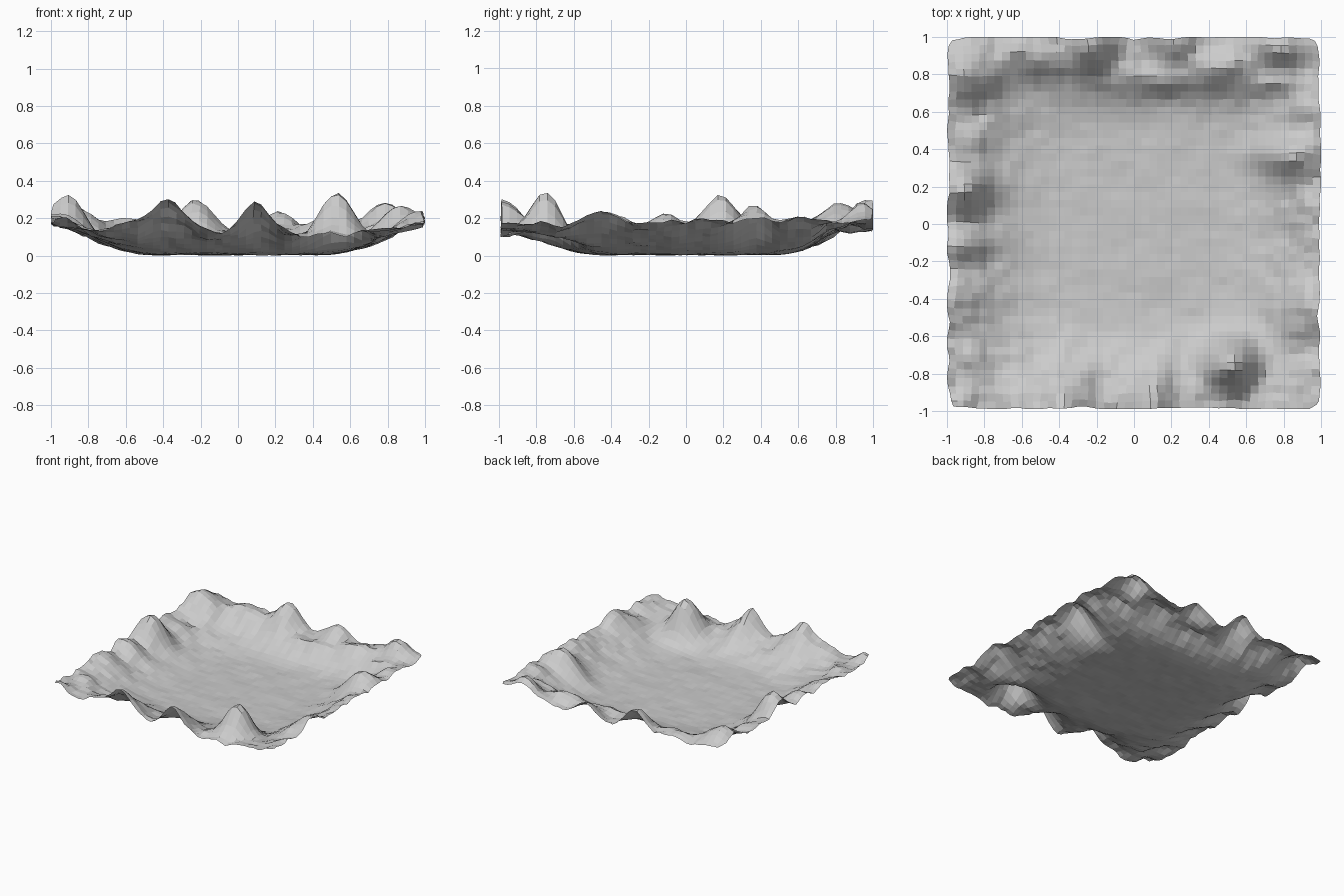
import bpy, math
from mathutils import Vector, noise

N = 48  # grid cells per side

# peaks: x, y, summit height, x width, y width
PEAKS = [
    # front rim
    (-0.38, -0.98, 0.295, 0.11, 0.14), (0.10, -0.98, 0.285, 0.08, 0.14),
    (0.52, -0.75, 0.345, 0.09, 0.09), (-0.58, -0.95, 0.19, 0.07, 0.12),
    (-0.97, -0.98, 0.21, 0.09, 0.10), (0.95, -0.95, 0.19, 0.13, 0.12),
    # left rim
    (-0.90, 0.18, 0.325, 0.09, 0.08), (-0.92, -0.10, 0.235, 0.11, 0.06),
    (-0.96, -0.40, 0.22, 0.12, 0.10), (-0.92, 0.45, 0.19, 0.12, 0.08),
    (-0.88, 0.82, 0.29, 0.11, 0.10), (-0.85, -0.72, 0.17, 0.12, 0.06),
    # back rim
    (-0.23, 0.96, 0.29, 0.10, 0.11), (-0.52, 0.90, 0.21, 0.14, 0.08),
    (0.21, 0.96, 0.25, 0.08, 0.10), (0.77, 0.94, 0.28, 0.11, 0.08),
    (0.48, 0.84, 0.21, 0.14, 0.08), (0.10, 0.78, 0.15, 0.25, 0.06),
    (0.75, 0.76, 0.18, 0.14, 0.05),
    # right rim
    (0.83, 0.36, 0.265, 0.11, 0.08), (0.97, 0.12, 0.20, 0.12, 0.10),
    (0.95, -0.45, 0.235, 0.12, 0.10), (0.96, 0.62, 0.21, 0.12, 0.10),
    (0.97, -0.15, 0.19, 0.12, 0.10), (0.97, 0.97, 0.19, 0.11, 0.11),
]


def smooth(a, b, t):
    t = max(0.0, min(1.0, (t - a) / (b - a)))
    return t * t * (3 - 2 * t)


def rim_factor(x, y):
    r = (abs(x) ** 5 + abs(y) ** 5) ** 0.2
    return smooth(0.45, 1.08, r)


def base(x, y):
    side = 0.13 + 0.03 * smooth(0.5, 1, abs(x)) - 0.02 * smooth(0.5, 1, -y)
    return 0.016 + side * rim_factor(x, y)


def height(x, y):
    b = base(x, y)
    total = 0.0
    for px, py, pz, wx, wy in PEAKS:
        g = math.exp(-0.5 * (((x - px) / wx) ** 2 + ((y - py) / wy) ** 2))
        total += (max(0.0, pz - base(px, py)) * g) ** 2.5
    f = rim_factor(x, y)
    rough = noise.noise(Vector((x * 6, y * 6, 3.1))) + 0.8 * noise.noise(Vector((x * 14, y * 14, 7.7)))
    return max(0.0, b + total ** 0.4 + rough * (0.006 + 0.022 * f))


# terrain sheet: grid with a slightly ragged outline
verts, faces = [], []
for j in range(N + 1):
    for i in range(N + 1):
        u, v = 2 * i / N - 1, 2 * j / N - 1
        f = max(abs(u), abs(v)) ** 8
        corner = 1 - 0.02 * (abs(u) * abs(v)) ** 24
        x = u * corner + 0.02 * f * noise.noise(Vector((u * 9, v * 9, 1.3)))
        y = v * corner + 0.02 * f * noise.noise(Vector((u * 9, v * 9, 9.4)))
        x, y = max(-1, min(1, x * 0.993)), max(-0.99, min(1, y * 0.993 + 0.005))
        verts.append((x, y, height(x, y)))
for j in range(N):
    for i in range(N):
        a = j * (N + 1) + i
        faces.append((a, a + 1, a + N + 2, a + N + 1))

# settle on the ground
low = min(p[2] for p in verts)
verts = [(x, y, z - low) for x, y, z in verts]
mesh = bpy.data.meshes.new("valley_terrain")
mesh.from_pydata(verts, [], faces)
mesh.update()
terrain = bpy.data.objects.new("valley_terrain", mesh)
bpy.context.collection.objects.link(terrain)
